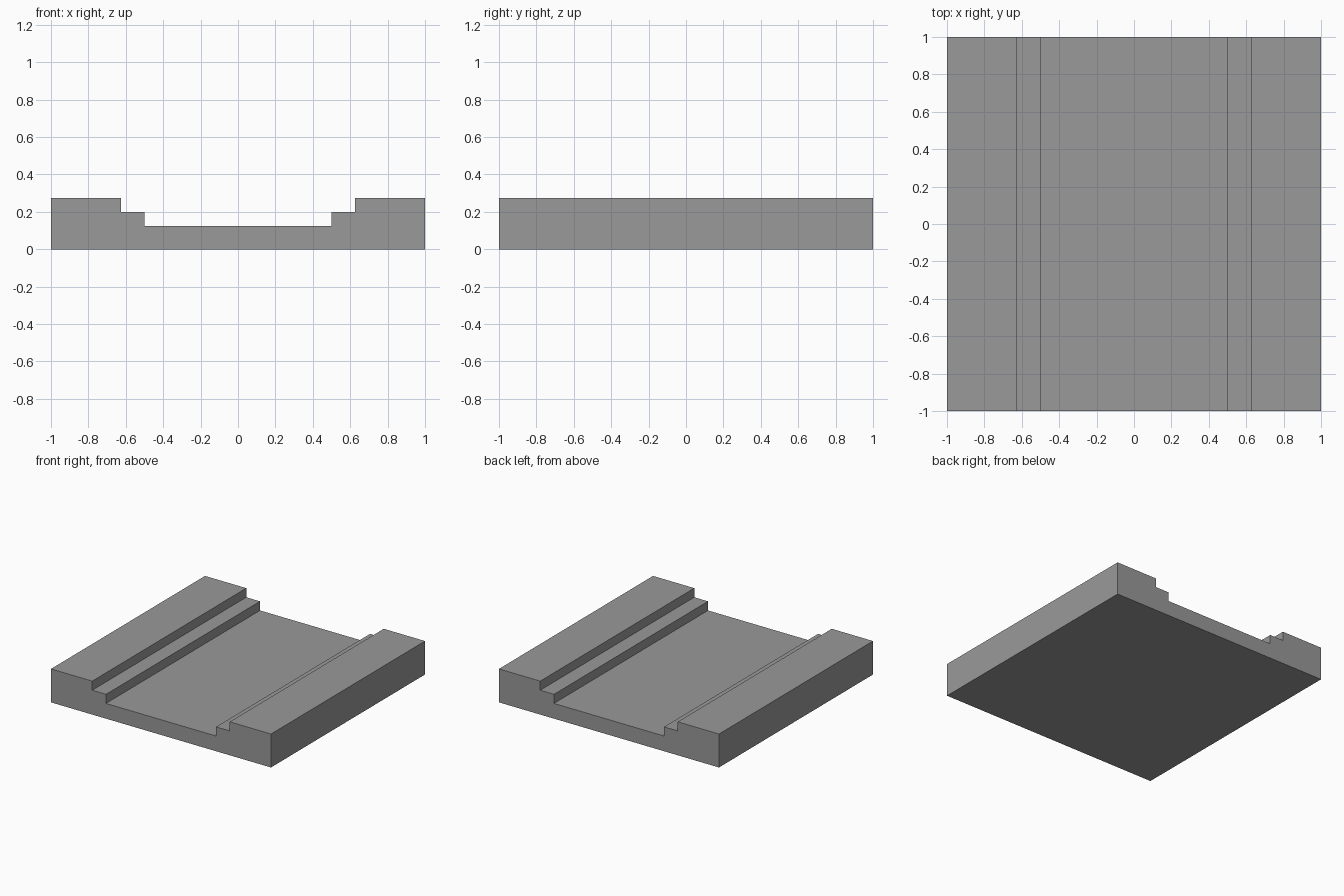
import bpy
import bmesh

cube = bpy.data.objects.get("Cube")
if cube:
    bpy.data.objects.remove(cube, do_unlink=True)

# Single stone grey
grey = bpy.data.materials.new("stone grey")
grey.use_nodes = True
colour = (0.32, 0.32, 0.32, 1)
grey.diffuse_color = colour
grey.node_tree.nodes["Principled BSDF"].inputs["Base Color"].default_value = colour

# Half of the stepped cross-section, from the channel out to the outer edge
half = [(0.5, 0.125), (0.5, 0.2), (0.625, 0.2), (0.625, 0.275), (1, 0.275), (1, 0)]
profile = half + [(-x, z) for x, z in reversed(half)]

# Extrude the mirrored profile from front to back
bm = bmesh.new()
front = bm.faces.new([bm.verts.new((x, -1, z)) for x, z in profile])
result = bmesh.ops.extrude_face_region(bm, geom=[front], use_keep_orig=True)
moved = [v for v in result["geom"] if isinstance(v, bmesh.types.BMVert)]
bmesh.ops.translate(bm, verts=moved, vec=(0, 2, 0))
bmesh.ops.recalc_face_normals(bm, faces=bm.faces)

mesh = bpy.data.meshes.new("stepped_channel_slab")
bm.to_mesh(mesh)
bm.free()
mesh.materials.append(grey)
slab = bpy.data.objects.new("stepped_channel_slab", mesh)
bpy.context.collection.objects.link(slab)
